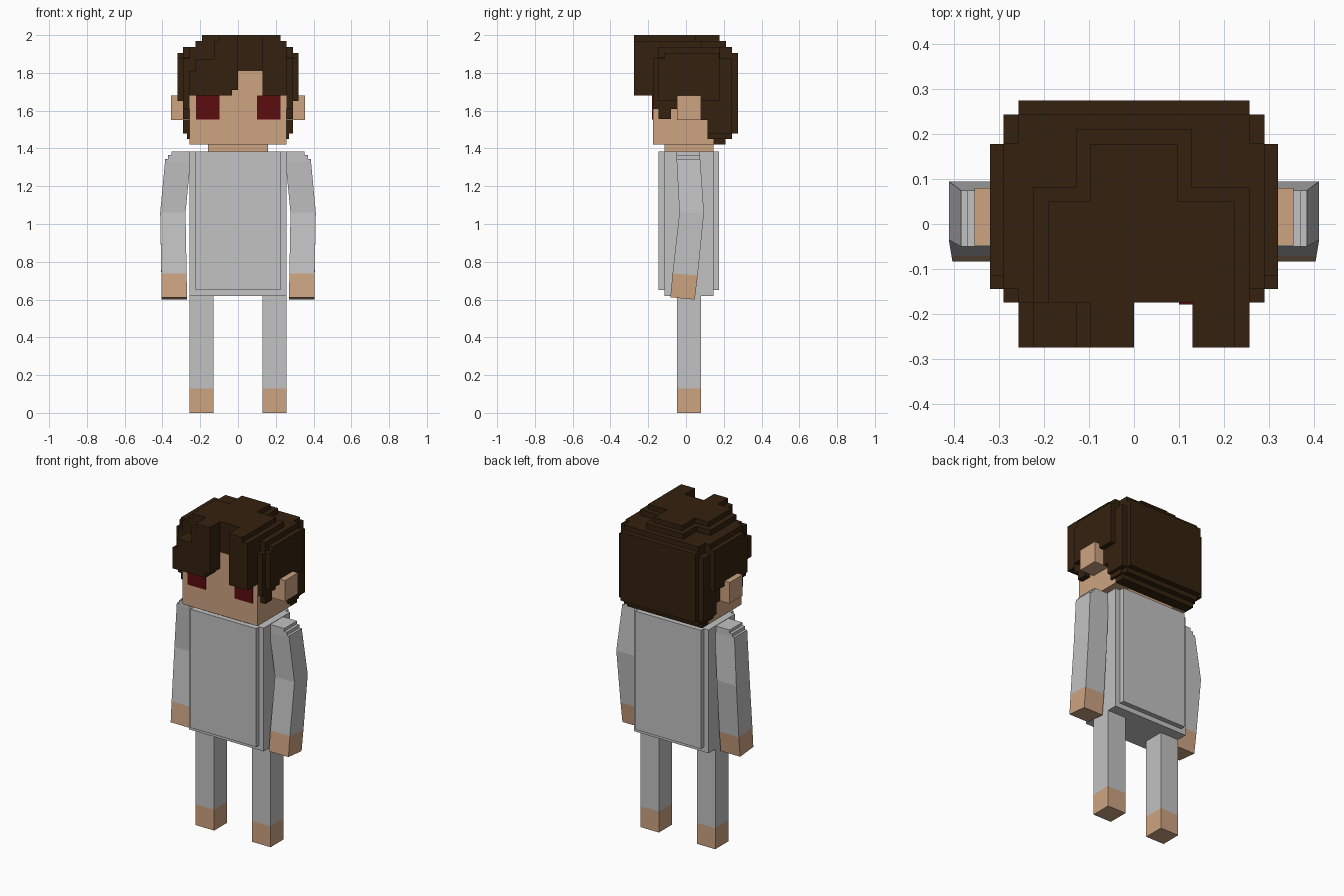
import bpy, bmesh


def material(name, rgb):
    m = bpy.data.materials.new(name)
    m.diffuse_color = (*rgb, 1)
    return m


HAIR = material("dark brown hair", (0.034, 0.0155, 0.0045))
SKIN = material("skin", (0.61, 0.37, 0.22))
CLOTH = material("light grey cloth", (0.54, 0.54, 0.54))
EYE = material("dark red eye", (0.107, 0.004, 0.005))


def finish(name, bm, mat):
    bmesh.ops.recalc_face_normals(bm, faces=bm.faces)
    me = bpy.data.meshes.new(name)
    bm.to_mesh(me)
    bm.free()
    me.materials.append(mat)
    ob = bpy.data.objects.new(name, me)
    bpy.context.collection.objects.link(ob)


def loft(bm, rings):
    """Join four-cornered rings (lists of points) into a closed solid."""
    vs = [[bm.verts.new(p) for p in r] for r in rings]
    for a, b in zip(vs, vs[1:]):
        for i in range(4):
            j = (i + 1) % 4
            bm.faces.new((a[i], a[j], b[j], b[i]))
    bm.faces.new(vs[0])
    bm.faces.new(vs[-1])


def ring(x0, x1, y0, y1, zf, zb):
    return [(x0, y0, zf), (x1, y0, zf), (x1, y1, zb), (x0, y1, zb)]


def boxes(name, mat, *spans):
    bm = bmesh.new()
    for x0, x1, y0, y1, z0, z1 in spans:
        loft(bm, [ring(x0, x1, y0, y1, z, z) for z in (z0, z1)])
    finish(name, bm, mat)


def both(*spans):
    """Each box plus its mirror image in x."""
    return [t for s in spans for t in (s, (-s[1], -s[0], *s[2:]))]


# Torso with stepped edges, neck and head
boxes("torso", CLOTH, (-.257, .257, -.115, .145, .62, 1.385),
      (-.225, .225, -.145, .175, .65, 1.385))
boxes("neck", SKIN, (-.16, .16, -.115, .145, 1.38, 1.43))
boxes("head", SKIN, (-.257, .257, -.175, .145, 1.42, 1.81))
boxes("ears", SKIN, *both((.25, .355, -.048, .08, 1.55, 1.68)))
boxes("eyes", EYE, (-.222, -.098, -.179, -.17, 1.552, 1.68),
      (.1, .225, -.179, -.17, 1.552, 1.68))

# Legs and feet
boxes("legs", CLOTH, *both((.13, .257, -.048, .08, .13, .63)))
boxes("feet", SKIN, *both((.13, .257, -.048, .08, 0, .13)))

# Arms, slightly bent at the elbow
for s, side in ((1, "right"), (-1, "left")):
    wrist = ring(s * .272, s * .406, -.071, .062, .738, .728)
    bm = bmesh.new()
    loft(bm, [ring(s * .25, s * .385, -.05, .075, 1.345, 1.345),
              ring(s * .278, s * .412, -.035, .095, 1.06, 1.06), wrist])
    # stepped shoulder
    loft(bm, [ring(s * .2, s * .37, -.05, .075, z, z) for z in (1.33, 1.365)])
    loft(bm, [ring(s * .2, s * .352, -.05, .075, z, z) for z in (1.33, 1.383)])
    finish(side + "_arm", bm, CLOTH)
    bm = bmesh.new()
    loft(bm, [wrist, ring(s * .27, s * .404, -.083, .046, .612, .6)])
    finish(side + "_hand", bm, SKIN)

# Crown of the hair, in steps
boxes("hair_crown", HAIR,
      (-.19, .225, -.175, .05, 1.95, 2), (-.097, .097, 0, .178, 1.95, 2),
      (-.225, .257, -.175, .082, 1.92, 1.97), (-.128, .128, 0, .211, 1.92, 1.97),
      (-.29, .29, -.145, .18, 1.88, 1.937), (-.257, .257, -.175, .243, 1.88, 1.937),
      (-.29, .29, -.175, .243, 1.81, 1.875),
      (-.257, .257, -.175, .275, 1.81, 1.905),
      (-.32, .32, -.115, .178, 1.81, 1.905))

# Back of the hair
boxes("hair_back", HAIR, (-.257, .257, .14, .275, 1.48, 1.83),
      (-.257, .257, .14, .243, 1.45, 1.83), (-.257, .257, .14, .21, 1.42, 1.83),
      *both((.25, .29, .115, .243, 1.48, 1.83), (.22, .27, .115, .21, 1.45, 1.83)))

# Hair at the sides, cut around the ears
boxes("hair_sides", HAIR, *both(
    (.25, .29, -.175, .178, 1.68, 1.83), (.25, .32, -.145, .178, 1.68, 1.875),
    (.25, .29, -.175, -.145, 1.61, 1.7), (.25, .29, -.145, -.08, 1.555, 1.7),
    (.25, .32, -.145, -.08, 1.65, 1.7), (.25, .29, -.08, -.048, 1.61, 1.7),
    (.25, .32, -.08, -.048, 1.65, 1.7),
    (.25, .32, .08, .178, 1.65, 1.7), (.25, .29, .08, .2, 1.55, 1.7)))

# Fringe: two locks with a gap between them
boxes("hair_fringe", HAIR,
      (-.257, -.225, -.275, -.17, 1.68, 1.81), (-.225, -.128, -.275, -.17, 1.68, 1.873),
      (-.128, -.097, -.275, -.17, 1.68, 1.97), (-.097, -.032, -.275, -.17, 1.68, 2),
      (-.032, 0, -.275, -.17, 1.71, 2),
      (.13, .225, -.275, -.17, 1.68, 2), (.225, .257, -.275, -.17, 1.68, 1.97))
